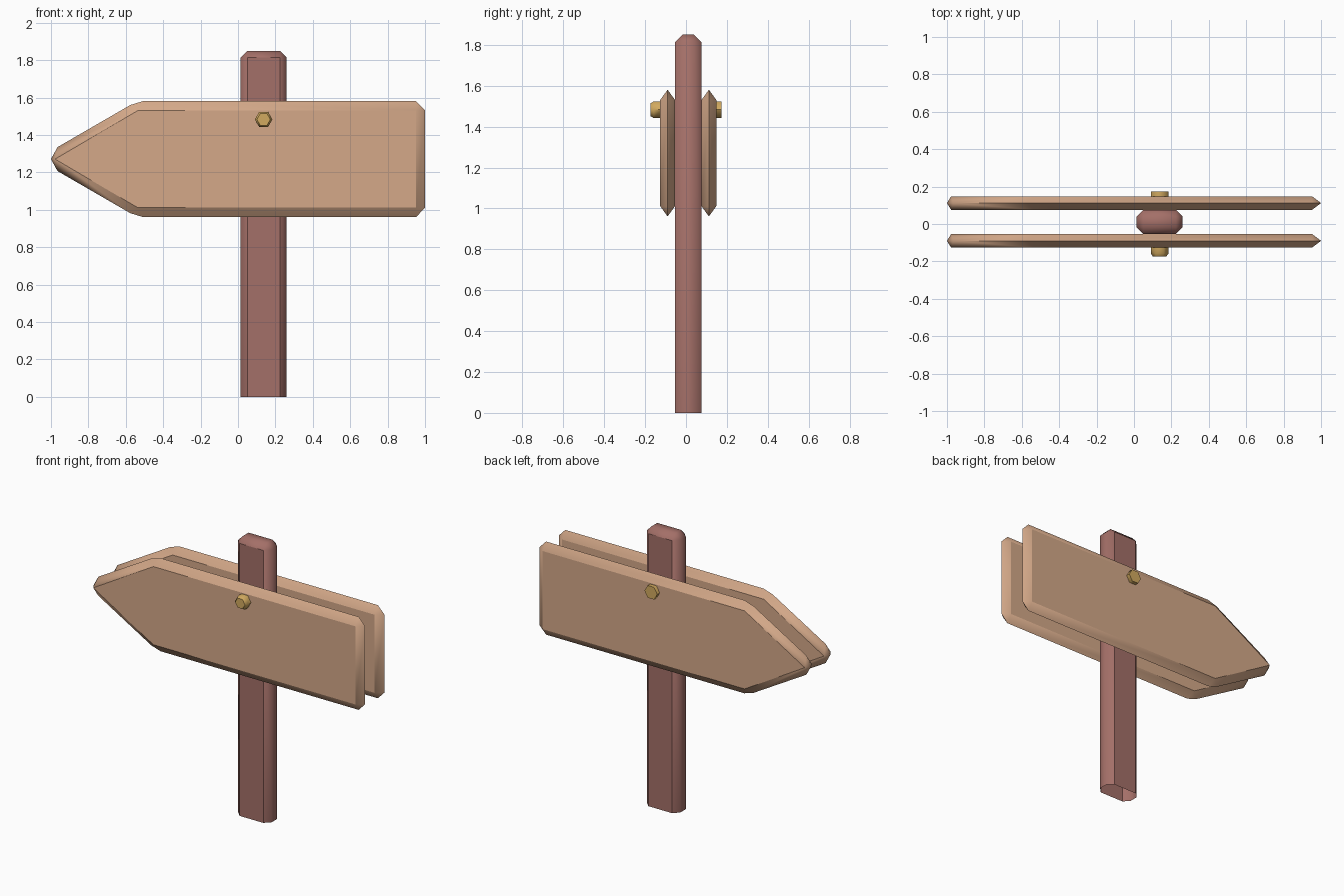
import bpy, bmesh, math
from mathutils import Vector

if "Cube" in bpy.data.objects:
    bpy.data.objects.remove(bpy.data.objects["Cube"])


def material(name, color):
    m = bpy.data.materials.new(name)
    m.diffuse_color = (*color, 1)
    m.use_nodes = True
    m.node_tree.nodes["Principled BSDF"].inputs["Base Color"].default_value = m.diffuse_color
    return m


plank_wood = material("light wood", (0.66, 0.395, 0.25))
post_wood = material("red brown wood", (0.37, 0.16, 0.138))
brass = material("brass", (0.64, 0.40, 0.115))


def finish(bm, name, mat):
    """Smooth chamfers, keeping broad front/back faces and steep edges crisp."""
    bmesh.ops.recalc_face_normals(bm, faces=bm.faces)
    bm.normal_update()
    for f in bm.faces:
        f.smooth = True
    for e in bm.edges:
        broad = any(abs(f.normal.y) > 0.95 for f in e.link_faces)
        steep = len(e.link_faces) == 2 and e.calc_face_angle(0) > math.radians(60)
        e.smooth = not (broad or steep)
    mesh = bpy.data.meshes.new(name)
    bm.to_mesh(mesh)
    bm.free()
    mesh.materials.append(mat)
    ob = bpy.data.objects.new(name, mesh)
    bpy.context.collection.objects.link(ob)
    return ob


def add_cap(bm, groups, corners):
    """Join each face corner to its group of rim vertices, forming a chamfer."""
    inner = [bm.verts.new(c) for c in corners]
    bm.faces.new(inner)
    for i, c in enumerate(inner):
        g = groups[i]
        j = (i + 1) % len(inner)
        for a, b in zip(g, g[1:]):
            bm.faces.new((c, a, b))
        bm.faces.new((c, g[-1], groups[j][0], inner[j]))


# Post: chamfered section, chamfered top, open underside
X0, X1, Y0, Y1, C = 0.014, 0.26, -0.054, 0.076, 0.036
rim = [[(X0, Y0 + C), (X0 + C, Y0)], [(X1 - C, Y0), (X1, Y0 + C)],
       [(X1, Y1 - C), (X1 - C, Y1)], [(X0 + C, Y1), (X0, Y1 - C)]]
bm = bmesh.new()
groups = [[bm.verts.new((x, y, 1.814)) for x, y in g] for g in rim]
add_cap(bm, groups, [(X0 + C, Y0 + C, 1.85), (X1 - C, Y0 + C, 1.85),
                     (X1 - C, Y1 - C, 1.85), (X0 + C, Y1 - C, 1.85)])
top = [v for g in groups for v in g]
low = [bm.verts.new((v.co.x, v.co.y, 0)) for v in top]
for i in range(8):
    j = (i + 1) % 8
    bm.faces.new((top[i], top[j], low[j], low[i]))
finish(bm, "post", post_wood)

# Arrow boards: flat faces with a chamfer meeting at a mid-thickness ridge
ZC = 1.271
face = [(0.952, 0.26), (-0.535, 0.26), (-0.978, 0), (-0.535, -0.26), (0.952, -0.26)]
ridge = [[(1, 0.26), (0.952, 0.31)],
         [(-0.508, 0.31), (-0.576, 0.289)],
         [(-0.965, 0.064), (-1, 0), (-0.965, -0.064)],
         [(-0.576, -0.289), (-0.508, -0.31)],
         [(0.952, -0.31), (1, -0.26)]]


def board(name, y0, y1):
    bm = bmesh.new()
    mid = (y0 + y1) / 2
    groups = [[bm.verts.new((x, mid, ZC + z)) for x, z in g] for g in ridge]
    for y in (y0, y1):
        add_cap(bm, groups, [(x, y, ZC + z) for x, z in face])
    finish(bm, name, plank_wood)


board("front_arrow_board", -0.126, -0.054)
board("back_arrow_board", 0.076, 0.148)


# Hexagonal bolt head in front and plain nut behind
def hex_part(name, rings):
    bm = bmesh.new()
    loops = []
    for y, r in rings:
        loops.append([bm.verts.new((0.137 + r * math.cos(k * math.pi / 3), y,
                                    1.483 + r * math.sin(k * math.pi / 3))) for k in range(6)])
    for a, b in zip(loops, loops[1:]):
        for i in range(6):
            j = (i + 1) % 6
            bm.faces.new((a[i], a[j], b[j], b[i]))
    bm.faces.new(loops[0])
    bm.faces.new(loops[-1])
    finish(bm, name, brass)


hex_part("bolt_head", [(-0.174, 0.036), (-0.158, 0.047), (-0.12, 0.047)])
hex_part("bolt_nut", [(0.174, 0.047), (0.142, 0.047)])
